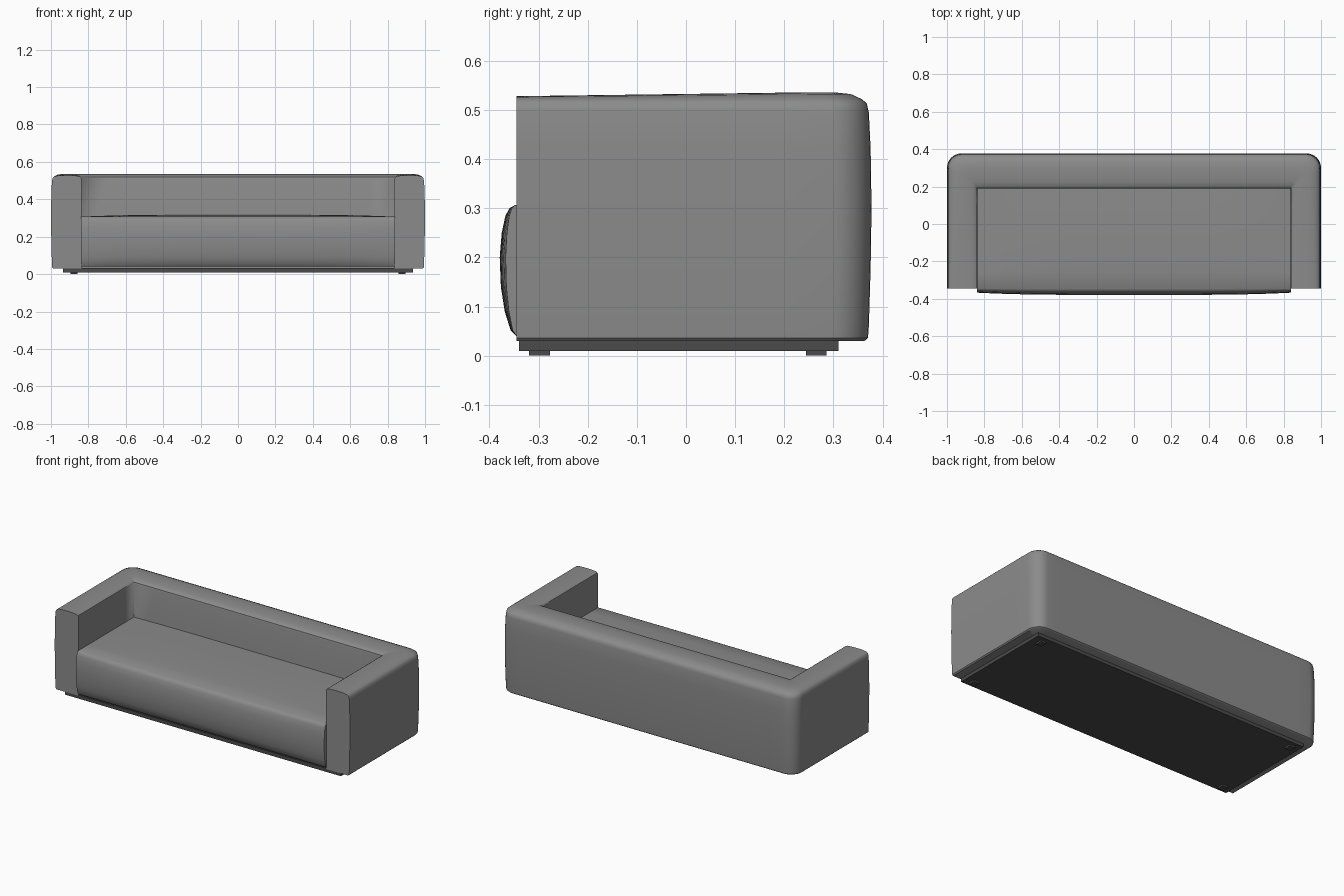
import bpy, bmesh, math
from mathutils import Vector

cube = bpy.data.objects.get("Cube")
if cube:
    bpy.data.objects.remove(cube)


def material(name, value):
    m = bpy.data.materials.new(name)
    m.use_nodes = True
    colour = (value, value, value, 1)
    m.diffuse_color = colour
    bsdf = m.node_tree.nodes["Principled BSDF"]
    bsdf.inputs["Base Color"].default_value = colour
    bsdf.inputs["Roughness"].default_value = 0.8
    return m


fabric = material("grey upholstery", 0.26)
dark = material("dark base", 0.07)


def finish(name, bm, mat, angle=40):
    bmesh.ops.remove_doubles(bm, verts=bm.verts, dist=0.0002)
    bmesh.ops.recalc_face_normals(bm, faces=bm.faces)
    mesh = bpy.data.meshes.new(name)
    bm.to_mesh(mesh)
    bm.free()
    mesh.materials.append(mat)
    ob = bpy.data.objects.new(name, mesh)
    bpy.context.collection.objects.link(ob)
    bpy.ops.object.select_all(action="DESELECT")
    ob.select_set(True)
    bpy.context.view_layer.objects.active = ob
    bpy.ops.object.shade_smooth_by_angle(angle=math.radians(angle))
    return ob


def loft(name, sections, mat, angle=40):
    """Skin closed sections in order and cap both ends."""
    bm = bmesh.new()
    rings = [[bm.verts.new(p) for p in s] for s in sections]
    for a, b in zip(rings, rings[1:]):
        for i in range(len(a)):
            j = (i + 1) % len(a)
            bm.faces.new((a[i], a[j], b[j], b[i]))
    bm.faces.new(rings[0])
    bm.faces.new(rings[-1])
    return finish(name, bm, mat, angle)


def block(name, centre, size, mat):
    bm = bmesh.new()
    bmesh.ops.create_cube(bm, size=1)
    for v in bm.verts:
        v.co = Vector(centre) + v.co * Vector(size)
    return finish(name, bm, mat, 30)


# Arms and back: one padded U shape with mitred, rounded rear corners
INX, INY, OUTX, OUTY, FRONT, R = 0.838, 0.19, 0.995, 0.372, -0.345, 0.075
half = []
for i in range(7):
    y = FRONT + (INY - FRONT) * i / 6
    half.append(((OUTX, y), (INX, y)))
for i in range(9):
    a = math.pi / 2 * i / 8
    half.append(((OUTX - R + R * math.cos(a), OUTY - R + R * math.sin(a)), (INX, INY)))
for i in range(7):
    x = INX * (1 - i / 6)
    half.append(((x, OUTY), (x, INY)))
stations = half + [((-o[0], o[1]), (-n[0], n[1])) for o, n in reversed(half[:-1])]

# Profile: position across the padding (0 outside, 1 inside), height
walls = [(0.05, 0.03), (0.01, 0.036), (0, 0.06), (-0.02, 0.18), (-0.03, 0.3),
         (-0.02, 0.42), (0, 0.495), (0.025, 0.514), (0.08, 0.522)]
crown = [0.2, 0.35, 0.5, 0.65, 0.8, 0.92]
inner = [(0.985, 0.52), (1, 0.51), (1, 0.03)]


def frame_section(outer, inside):
    o, n = Vector(outer), Vector(inside)
    puff = 0.006 + 0.008 * min(1, max(0, (o.y - FRONT) / 0.6))
    top = [(t, 0.522 + puff * math.sin(math.pi * t) ** 0.6) for t in crown]
    return [(*o.lerp(n, t), z) for t, z in walls + top + inner]


loft("arms_and_back", [frame_section(*s) for s in stations], fabric)

# Seat cushion: bulging front, slightly domed top
front_edge = [(0, 0.04), (0.35, 0.052), (0.7, 0.09), (0.93, 0.14), (1, 0.2),
              (0.88, 0.25), (0.66, 0.285), (0.4, 0.301), (0.05, 0.307)]
seat = []
for i in range(-10, 11):
    u = i / 10
    swell = 1 - u ** 4
    depth = 0.022 + 0.012 * swell
    ring = [(0.84 * u, -0.345 - depth * b, z) for b, z in front_edge]
    for k in range(1, 7):
        v = k / 6
        ring.append((0.84 * u, -0.345 + 0.535 * v,
                     0.307 + 0.011 * swell * math.sin(math.pi * (0.15 + 0.7 * v))))
    ring.append((0.84 * u, 0.19, 0.04))
    seat.append(ring)
loft("seat_cushion", seat, fabric)

# Recessed plinth and low feet
block("plinth", (0, -0.015, 0.021), (1.87, 0.65, 0.022), dark)
for side, sx in (("left", 1), ("right", -1)):
    for end, y in (("front", -0.298), ("back", 0.265)):
        block(f"{end}_{side}_foot", (sx * 0.877, y, 0.0055), (0.036, 0.042, 0.011), dark)
